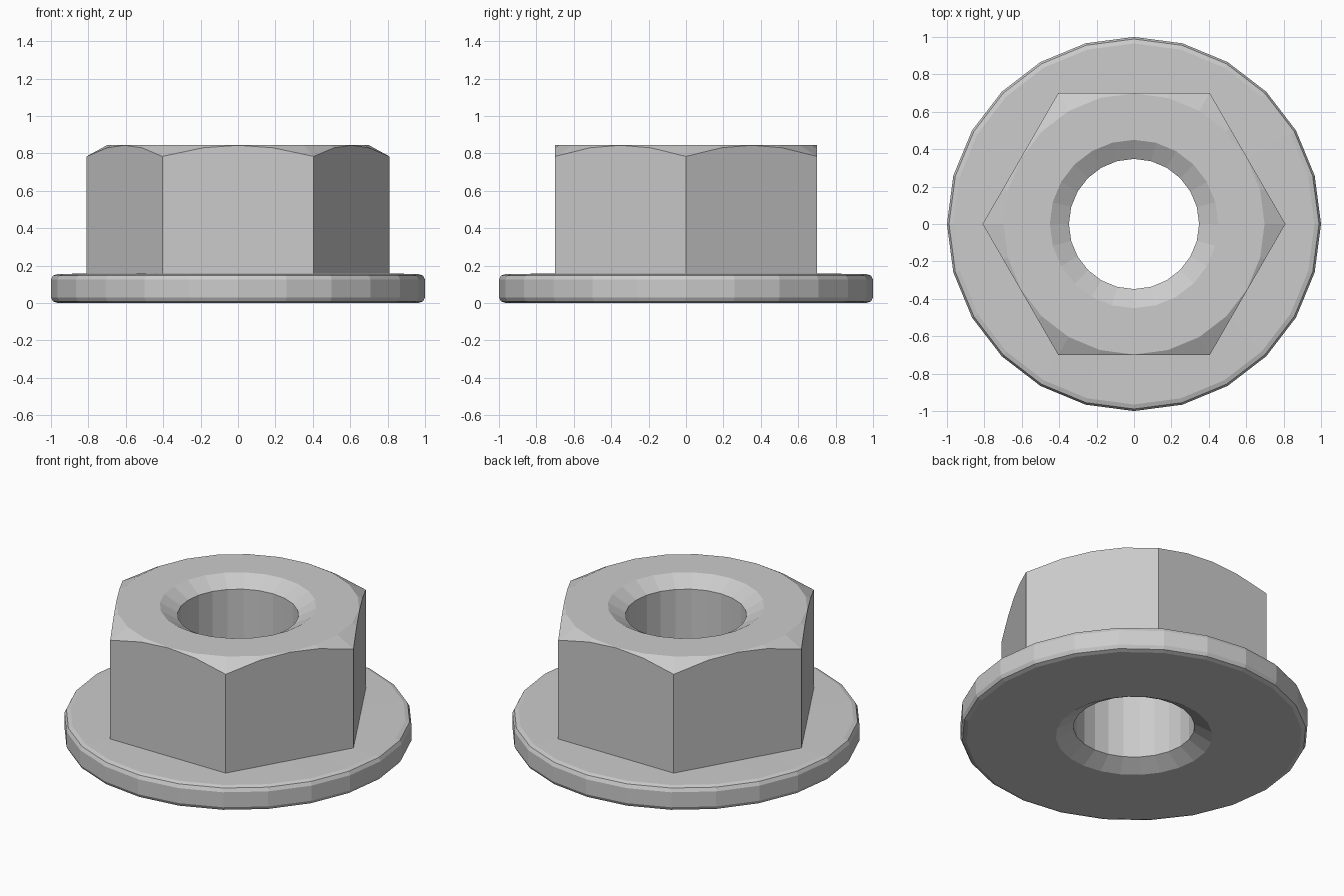
import bpy
import bmesh
from math import cos, sin, pi, radians

if "Cube" in bpy.data.objects:
    bpy.data.objects.remove(bpy.data.objects["Cube"])

SIDES = 24
TOP = 0.845
FLAT = 0.70          # half the distance across the hex flats


def circle(r, z):
    """Round ring of points."""
    return [(r * cos(2 * pi * i / SIDES), r * sin(2 * pi * i / SIDES), z)
            for i in range(SIDES)]


def hexagon(z=None):
    """Hexagonal ring; without z it follows the conical chamfer at the top."""
    pts = []
    for i in range(SIDES):
        a = 2 * pi * i / SIDES
        r = (FLAT + 0.001) / cos(a % radians(60) - radians(30))
        h = TOP - 0.001 - (r - FLAT) * 0.55 if z is None else z
        pts.append((r * cos(a), r * sin(a), h))
    return pts


def loft(name, rings):
    """Skin a closed loop of rings into one solid with flat faces."""
    bm = bmesh.new()
    loops = [[bm.verts.new(p) for p in ring] for ring in rings]
    for k, lower in enumerate(loops):
        upper = loops[(k + 1) % len(loops)]
        for i in range(SIDES):
            j = (i + 1) % SIDES
            bm.faces.new((lower[i], lower[j], upper[j], upper[i]))
    bmesh.ops.recalc_face_normals(bm, faces=bm.faces)
    mesh = bpy.data.meshes.new(name)
    bm.to_mesh(mesh)
    bm.free()
    obj = bpy.data.objects.new(name, mesh)
    bpy.context.collection.objects.link(obj)
    return obj


rings = [
    # underside and rounded flange edge
    circle(0.45, 0), circle(0.965, 0), circle(0.989, 0.009), circle(1, 0.03),
    circle(1, 0.125), circle(0.989, 0.147), circle(0.965, 0.155),
    # hex body with chamfered corners
    hexagon(0.158), hexagon(), circle(FLAT - 0.002, TOP),
    # countersunk bore
    circle(0.45, TOP), circle(0.348, TOP - 0.059), circle(0.348, 0.059),
]
loft("flange_nut", rings)
